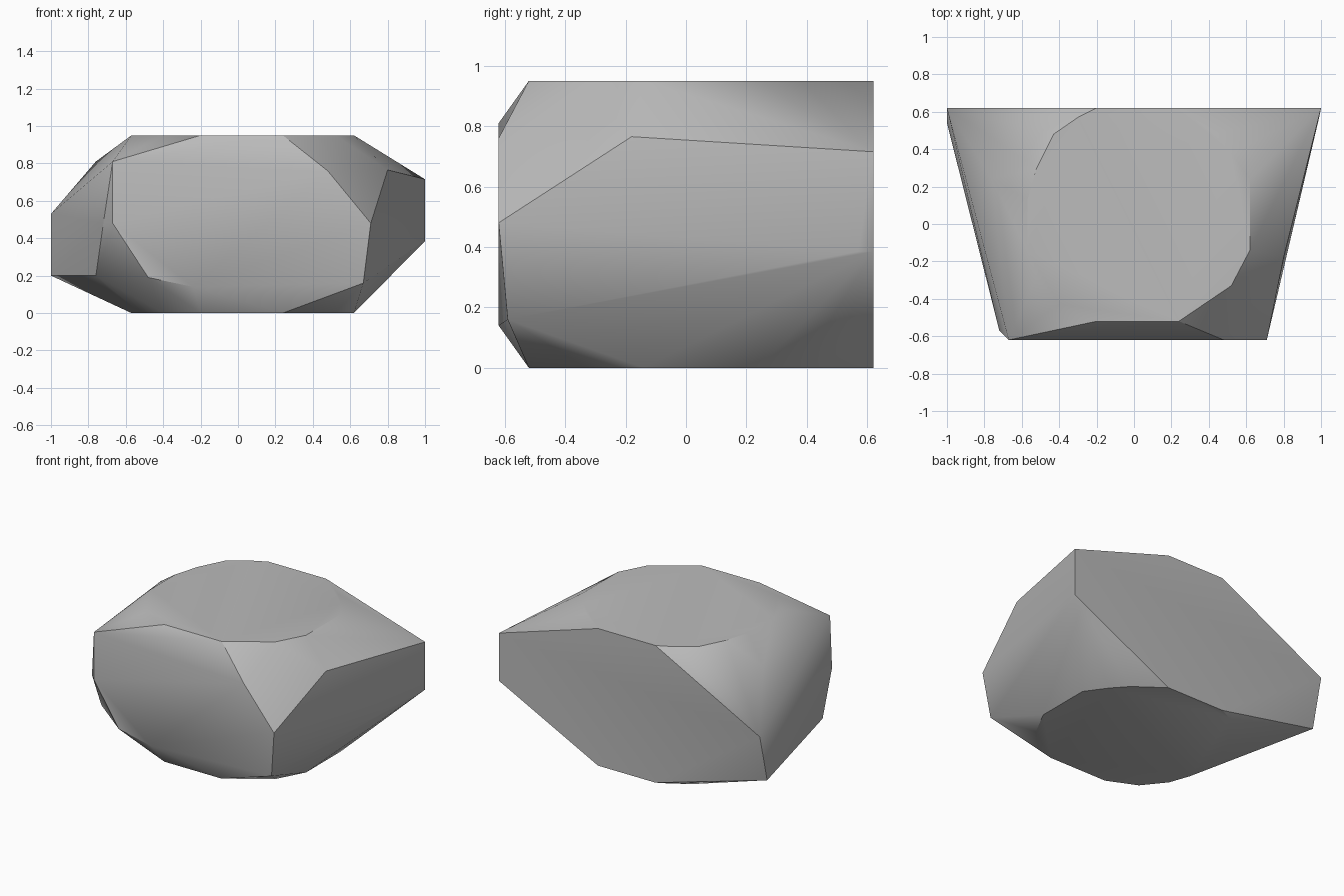
import bpy, bmesh, math

cube = bpy.data.objects.get("Cube")
if cube:
    bpy.data.objects.remove(cube, do_unlink=True)

HEIGHT, DEPTH = 0.95, 0.62


def flat_material(name, color):
    mat = bpy.data.materials.new(name)
    mat.use_nodes = True
    mat.diffuse_color = color
    mat.node_tree.nodes["Principled BSDF"].inputs["Base Color"].default_value = color
    return mat


# Outline shared by the flat top and the flat underside
outline = [
    (-.2, DEPTH), (-.3, .57), (-.43, .48), (-.52, .3), (-.57, .13), (-.57, -.14),
    (-.52, -.28), (-.4, -.43), (-.2, -.52), (.24, -.52), (.52, -.33), (.62, -.14),
    (.62, .24), (.52, .38), (.43, .48), (.24, DEPTH),
]

# Corners of the flat front face, as x and z
front_face = [(-.67, .81), (-.67, .48), (-.48, .19), (-.24, .14), (.71, .48), (.48, .76)]

# Outer corners of the flat back face, as x and z
back_face = [(1, .715), (1, .385), (-1, .53)]

# Bulges on the two flanks
flanks = [
    (.8, -.18, .765), (.99, .57, .385), (.67, -.59, .16),
    (-.76, .24, .81), (-.72, -.57, .48), (-1, .54, .2), (-.76, -.41, .2),
]

points = [(x, y, z) for z in (0, HEIGHT) for x, y in outline]
points += [(x, -DEPTH, z) for x, z in front_face]
points += [(x, DEPTH, z) for x, z in back_face]
points += flanks

# Wrap the corners in a closed boulder and merge the flat areas
bm = bmesh.new()
for p in points:
    bm.verts.new(p)
hull = bmesh.ops.convex_hull(bm, input=bm.verts[:])
loose = {g for g in hull["geom_interior"] + hull["geom_unused"]
         if isinstance(g, bmesh.types.BMVert)}
bmesh.ops.delete(bm, geom=list(loose), context="VERTS")
bmesh.ops.dissolve_limit(bm, angle_limit=math.radians(0.5),
                         verts=bm.verts[:], edges=bm.edges[:])
bmesh.ops.recalc_face_normals(bm, faces=bm.faces[:])

mesh = bpy.data.meshes.new("boulder")
bm.to_mesh(mesh)
bm.free()
mesh.materials.append(flat_material("stone grey", (.5, .5, .5, 1)))
boulder = bpy.data.objects.new("boulder", mesh)
bpy.context.collection.objects.link(boulder)

# Soft shading with crisp creases
bpy.ops.object.select_all(action="DESELECT")
boulder.select_set(True)
bpy.context.view_layer.objects.active = boulder
bpy.ops.object.shade_smooth_by_angle(angle=math.radians(30))
